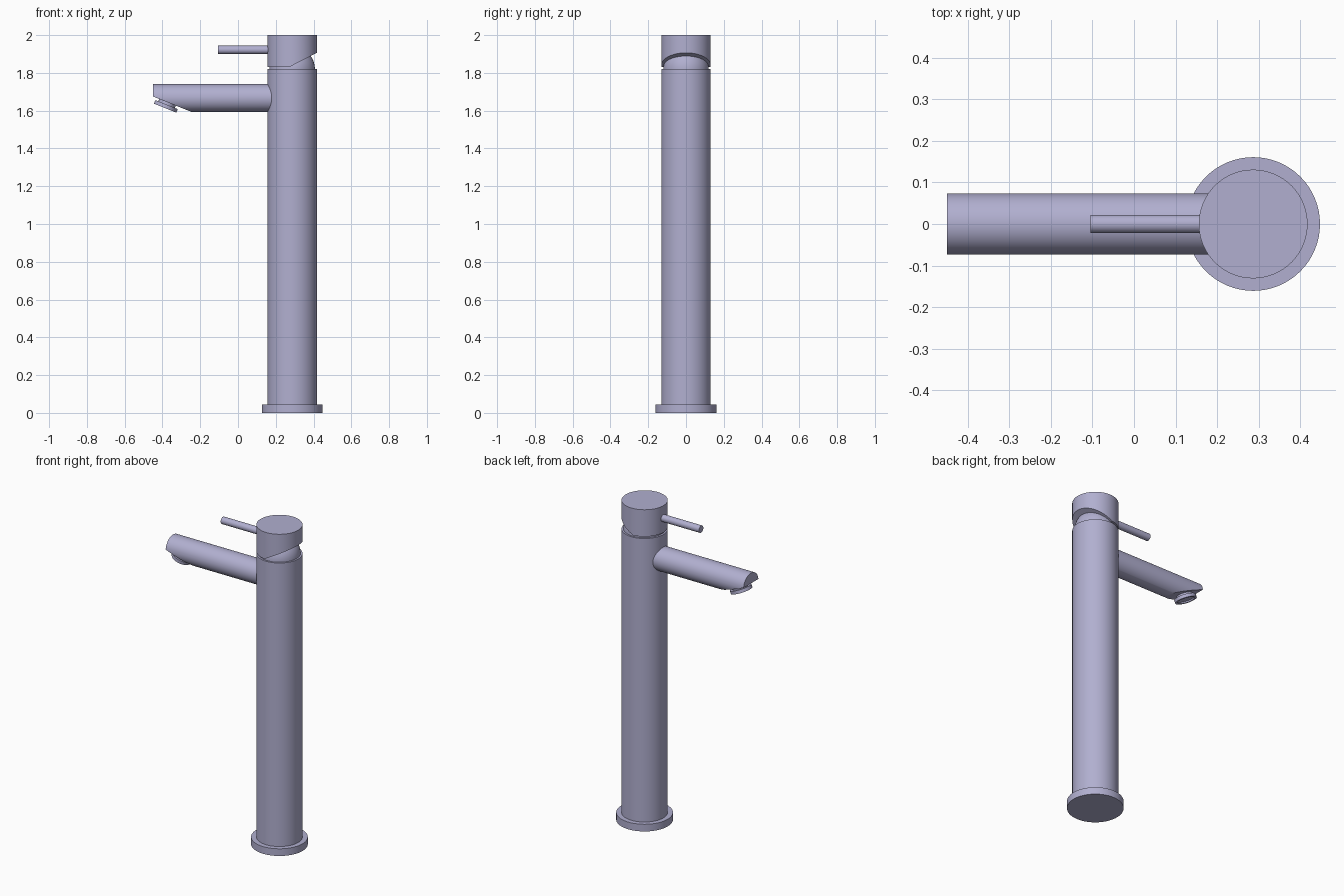
import bpy, bmesh, math
from mathutils import Matrix, Vector

cube = bpy.data.objects.get("Cube")
if cube:
    bpy.data.objects.remove(cube, do_unlink=True)

# Single satin lavender-grey finish
metal = bpy.data.materials.new("lavender grey metal")
metal.use_nodes = True
COLOUR = (0.44, 0.43, 0.63, 1.0)
metal.diffuse_color = COLOUR
metal.node_tree.nodes["Principled BSDF"].inputs["Base Color"].default_value = COLOUR


def turned(name, profile, origin, axis=(0, 0, 1), cut=None, sides=64):
    """Turn (radius, height) points round an axis; optionally slice with a plane."""
    bm = bmesh.new()
    rings = []
    for r, h in profile:
        rings.append([bm.verts.new((r * math.cos(a), r * math.sin(a), h))
                      for a in (2 * math.pi * i / sides for i in range(sides))])
    for low, high in zip(rings, rings[1:]):
        for i in range(sides):
            j = (i + 1) % sides
            bm.faces.new((low[i], low[j], high[j], high[i]))
    bm.faces.new(rings[0][::-1])
    bm.faces.new(rings[-1])
    turn = Vector(axis).to_track_quat('Z', 'Y').to_matrix().to_4x4()
    bm.transform(Matrix.Translation(origin) @ turn)
    if cut:
        point, normal = cut
        result = bmesh.ops.bisect_plane(
            bm, geom=bm.verts[:] + bm.edges[:] + bm.faces[:], dist=1e-5,
            plane_co=point, plane_no=Vector(normal).normalized(), clear_outer=True)
        edges = [e for e in result["geom_cut"] if isinstance(e, bmesh.types.BMEdge)]
        bmesh.ops.contextual_create(bm, geom=edges)
    bmesh.ops.recalc_face_normals(bm, faces=bm.faces[:])
    mesh = bpy.data.meshes.new(name)
    bm.to_mesh(mesh)
    bm.free()
    mesh.materials.append(metal)
    obj = bpy.data.objects.new(name, mesh)
    bpy.context.collection.objects.link(obj)
    bpy.ops.object.select_all(action='DESELECT')
    obj.select_set(True)
    bpy.context.view_layer.objects.active = obj
    bpy.ops.object.shade_smooth_by_angle(angle=math.radians(30))
    return obj


CX = 0.287          # column axis
R = 0.131           # column radius
SPOUT_Z = 1.667

# Column on its round foot
turned("base_flange", [(0.161, 0), (0.161, 0.045)], (CX, 0, 0))
turned("column", [(R, 0.04), (R, 1.82)], (CX, 0, 0))

# Domed cartridge cover showing under the cap
dome = [(0.12 * math.cos(a), 0.12 * math.sin(a))
        for a in (math.radians(7.5 * i) for i in range(12))]
turned("cartridge_dome", [(0.12, -0.02)] + dome, (CX, 0, 1.82))

# Cap with its rear underside sliced upwards
turned("handle_cap", [(R, 1.832), (R, 2.0)], (CX, 0, 0),
       cut=((0.27, 0, 1.83), (0.075, 0, -0.145)))

# Lever rod
turned("lever", [(0.022, 0), (0.022, 0.30)], (0.195, 0, 1.922), axis=(-1, 0, 0))

# Spout with its tip sliced at a slant underneath
SLANT = Vector((-0.371, 0, -0.928))
turned("spout", [(0.0735, 0), (0.0735, 0.67)], (0.22, 0, SPOUT_Z), axis=(-1, 0, 0),
       cut=((-0.45, 0, 1.675), SLANT))

# Nozzle: narrow neck, wider ring, recessed outlet
turned("nozzle", [(0.047, -0.01), (0.047, 0.014), (0.064, 0.014), (0.064, 0.034),
                  (0.05, 0.034), (0.05, 0.026)],
       (-0.373, 0, 1.645), axis=SLANT)
